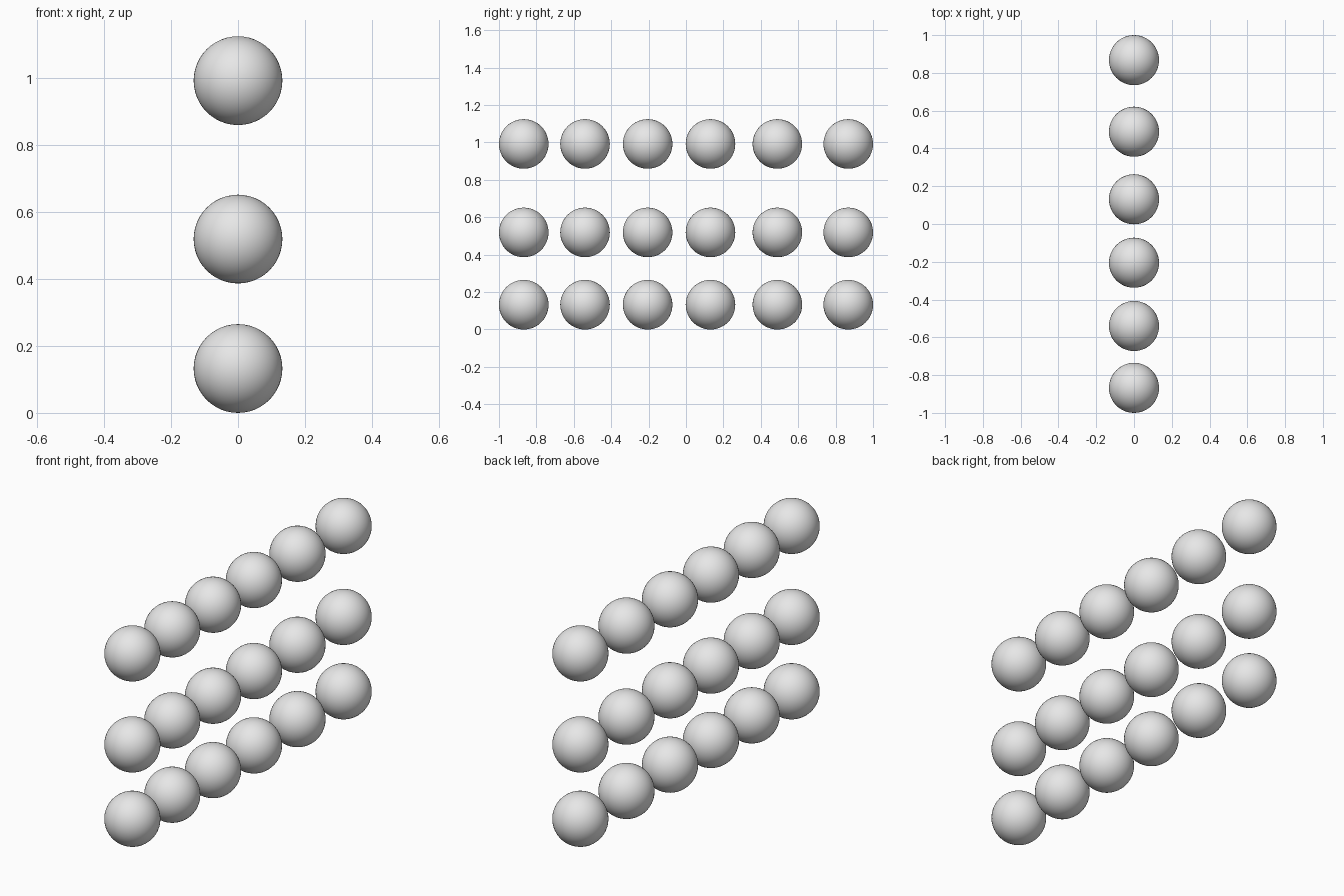
import bpy

# Remove the default cube
cube = bpy.data.objects.get("Cube")
if cube:
    bpy.data.objects.remove(cube, do_unlink=True)

RADIUS = 0.1325
ROWS_Z = {"lower": 0.1325, "middle": 0.519, "upper": 0.992}
COLUMNS_Y = (-0.8675, -0.54, -0.205, 0.131, 0.4885, 0.8675)

# Single light grey material
grey = bpy.data.materials.new("light_grey")
grey.use_nodes = True
color = (0.8, 0.8, 0.8, 1)
grey.diffuse_color = color
grey.node_tree.nodes["Principled BSDF"].inputs["Base Color"].default_value = color


def add_ball(name, y, z):
    bpy.ops.mesh.primitive_uv_sphere_add(
        segments=48, ring_count=24, radius=RADIUS, location=(0, y, z))
    ball = bpy.context.object
    ball.name = name
    ball.data.materials.append(grey)
    bpy.ops.object.shade_smooth()


# Upright grid of balls: three rows running front to back
for row, z in ROWS_Z.items():
    for number, y in enumerate(COLUMNS_Y, start=1):
        add_ball(f"{row}_ball_{number}", y, z)
